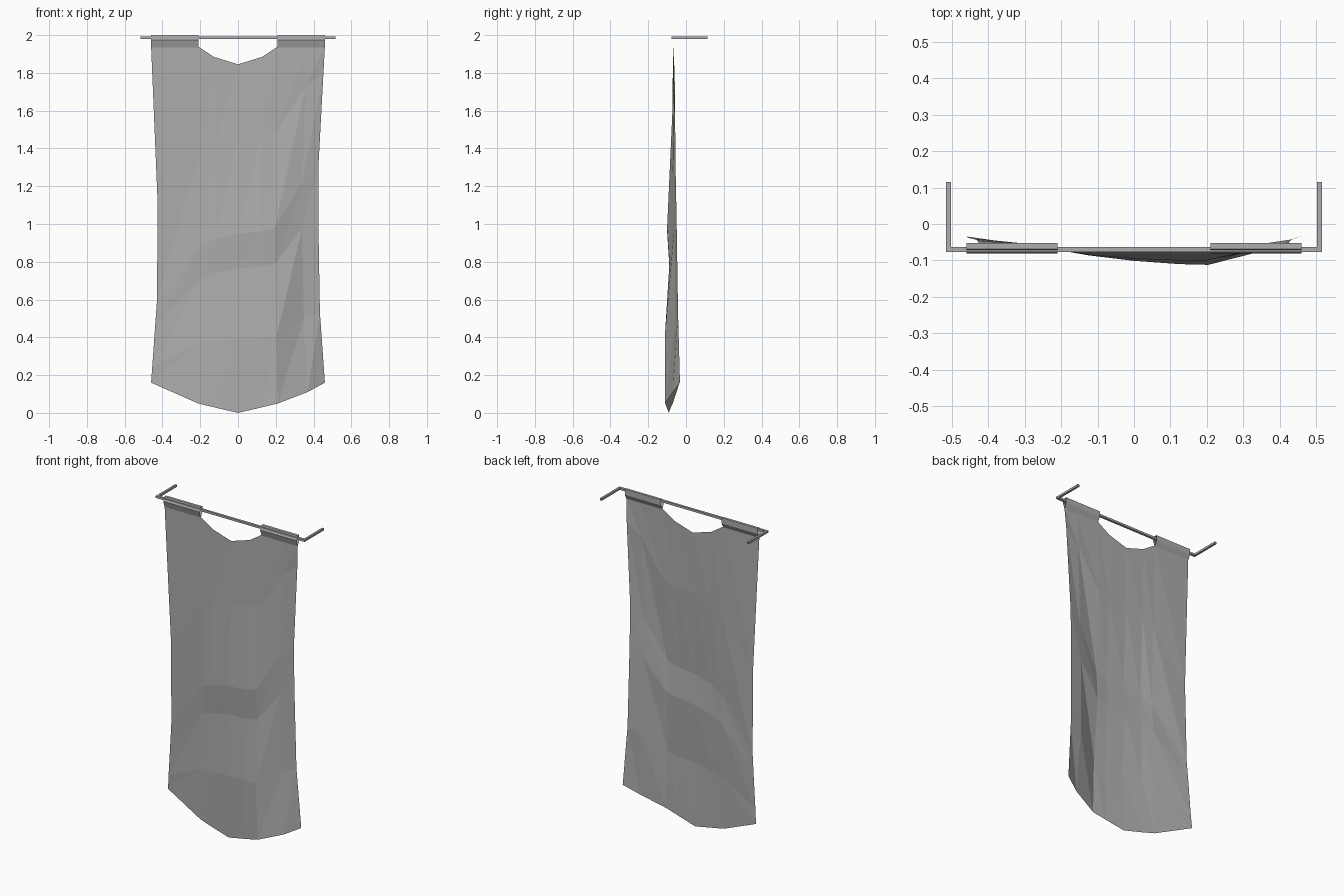
import bpy
import bmesh

cube = bpy.data.objects.get("Cube")
if cube:
    bpy.data.objects.remove(cube)

grey = bpy.data.materials.new("plain_grey")
grey.use_nodes = True
grey.diffuse_color = (0.42, 0.42, 0.42, 1)
grey.node_tree.nodes["Principled BSDF"].inputs["Base Color"].default_value = (0.42, 0.42, 0.42, 1)


def finish(name, bm):
    mesh = bpy.data.meshes.new(name)
    bm.to_mesh(mesh)
    bm.free()
    mesh.materials.append(grey)
    obj = bpy.data.objects.new(name, mesh)
    bpy.context.collection.objects.link(obj)
    return obj


def box(name, low, high):
    bm = bmesh.new()
    bmesh.ops.create_cube(bm, size=1)
    for v in bm.verts:
        v.co = [(a + b) / 2 + c * (b - a) for a, b, c in zip(low, high, v.co)]
    return finish(name, bm)


def half_width(z):
    # Side edges draw in towards the middle of the cloth
    stops = [(0.16, 0.46), (0.65, 0.425), (1.3, 0.425), (1.94, 0.46)]
    for (z0, w0), (z1, w1) in zip(stops, stops[1:]):
        if z <= z1:
            t = max(0, (z - z0) / (z1 - z0))
            return w0 + t * (w1 - w0)
    return 0.46


# Hanging cloth: slanted rows of folds between a scooped neck and a pointed hem
columns = [-1, -0.46, -0.28, 0, 0.28, 0.46, 0.8, 1]
neck = [1.94, 1.94, 1.885, 1.845, 1.885, 1.94, 1.94, 1.94]
hem = [0.16, 0.05, 0.03, 0, 0.03, 0.05, 0.11, 0.16]
slant = [-0.33, -0.03, 0, 0.03, 0.04, 0.06, 0.3, 0.37]
folds = [
    (1.43, 1.0, [55, 66, 70, 74, 74, 72, 66, 60]),
    (0.92, 1.0, [45, 72, 85, 95, 100, 100, 72, 55]),
    (0.74, 0.8, [42, 64, 74, 82, 88, 88, 62, 50]),
    (0.38, 0.4, [38, 72, 86, 101, 110, 112, 55, 42]),
]
rows = [(neck, [68] * 8)]
rows += [([z + k * s for s in slant], depth) for z, k, depth in folds]
rows.append((hem, [34, 70, 80, 91, 103, 110, 70, 32]))

bm = bmesh.new()
grid = []
for heights, depths in rows:
    line = []
    for c, z, d in zip(columns, heights, depths):
        width = 0.46 if heights is hem else half_width(z)
        line.append(bm.verts.new((c * width, -d / 1000, z)))
    grid.append(line)
for upper, lower in zip(grid, grid[1:]):
    for i in range(len(columns) - 1):
        # Diagonal creases rise towards the model's left
        bm.faces.new((upper[i], lower[i], upper[i + 1]))
        bm.faces.new((lower[i], lower[i + 1], upper[i + 1]))
finish("cloth", bm)

# Open sleeves that wrap the rod
section = [(-0.068, 1.935), (-0.081, 1.975), (-0.068, 2.0), (-0.052, 2.0), (-0.052, 1.965)]
for side, x0, x1 in (("right", -0.46, -0.21), ("left", 0.21, 0.46)):
    bm = bmesh.new()
    ends = [[bm.verts.new((x, y, z)) for y, z in section] for x in (x0, x1)]
    for i in range(len(section)):
        j = (i + 1) % len(section)
        bm.faces.new((ends[0][i], ends[0][j], ends[1][j], ends[1][i]))
    bmesh.ops.recalc_face_normals(bm, faces=bm.faces)
    finish(side + "_sleeve", bm)

# Square rod with two arms reaching back to the wall
box("rod", (-0.515, -0.077, 1.98), (0.515, -0.063, 1.993))
box("right_arm", (-0.515, -0.063, 1.98), (-0.502, 0.115, 1.993))
box("left_arm", (0.502, -0.063, 1.98), (0.515, 0.115, 1.993))
